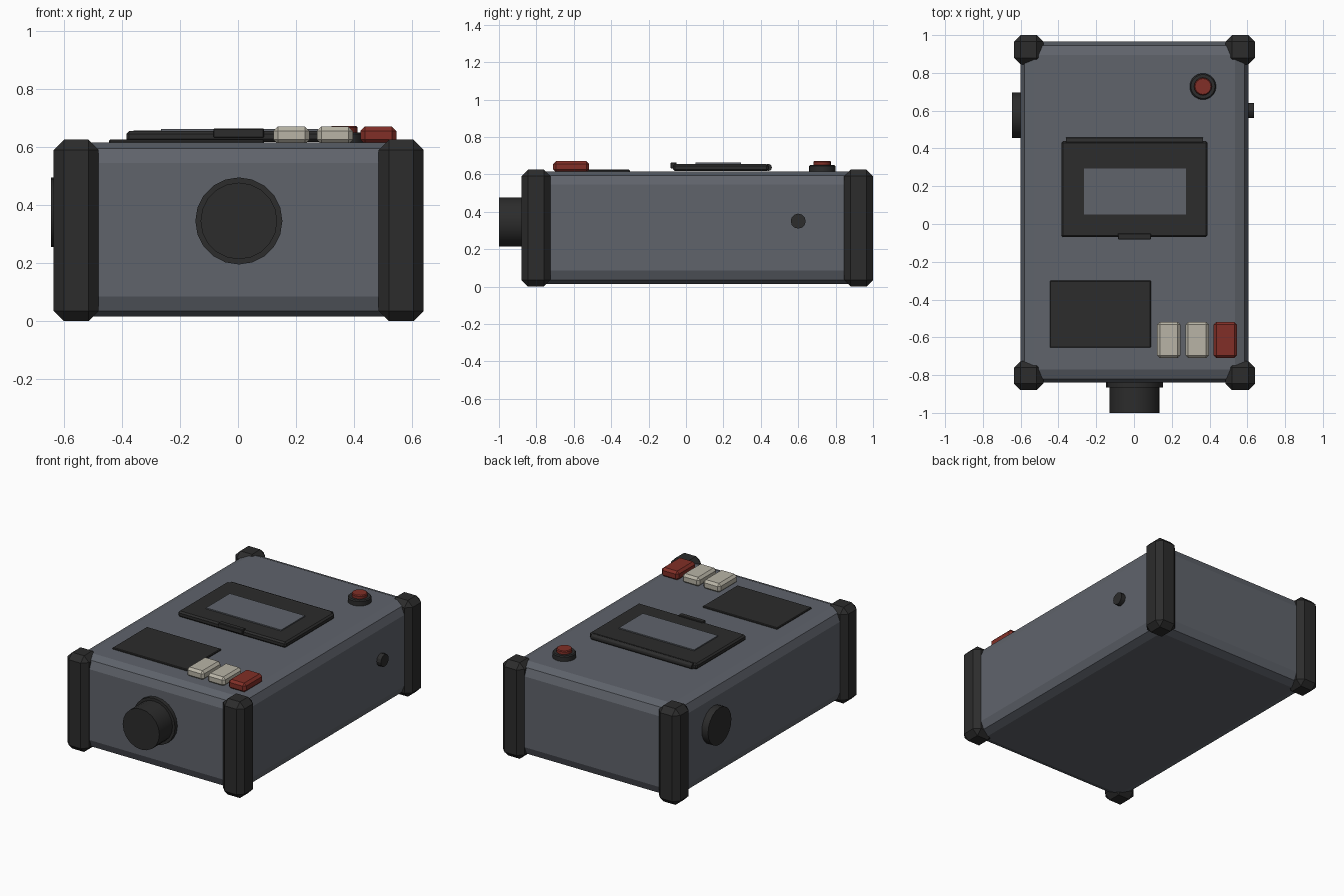
import bpy, bmesh
from mathutils import Matrix, Vector

cube = bpy.data.objects.get("Cube")
if cube:
    bpy.data.objects.remove(cube, do_unlink=True)


def material(name, rgb):
    m = bpy.data.materials.new(name)
    m.use_nodes = True
    m.diffuse_color = (*rgb, 1)
    m.node_tree.nodes["Principled BSDF"].inputs["Base Color"].default_value = (*rgb, 1)
    return m


GREY = material("slate grey", (0.115, 0.126, 0.148))
BLACK = material("rubber black", (0.025, 0.025, 0.025))
RED = material("button red", (0.22, 0.028, 0.02))
CREAM = material("key cream", (0.48, 0.455, 0.38))


def finish(name, bm, mat):
    mesh = bpy.data.meshes.new(name)
    bm.to_mesh(mesh)
    bm.free()
    mesh.materials.append(mat)
    ob = bpy.data.objects.new(name, mesh)
    bpy.context.collection.objects.link(ob)
    return ob


def box(name, x, y, z, mat, bevel=0, segments=1):
    """Box given by its (low, high) range on each axis, with optional bevel."""
    bm = bmesh.new()
    bmesh.ops.create_cube(bm, size=1)
    for v in bm.verts:
        v.co = Vector([(r[0] + r[1]) / 2 + c * (r[1] - r[0])
                       for r, c in zip((x, y, z), v.co)])
    if bevel:
        bmesh.ops.bevel(bm, geom=bm.edges[:], offset=bevel, segments=segments,
                        profile=0.5, affect='EDGES')
    return finish(name, bm, mat)


def cylinder(name, start, end, radius, mat, sides=20, bevel=0):
    """Cylinder running between two points, with an optional chamfered end."""
    a, b = Vector(start), Vector(end)
    bm = bmesh.new()
    bmesh.ops.create_cone(bm, cap_ends=True, segments=sides, radius1=radius,
                          radius2=radius, depth=(b - a).length)
    if bevel:
        rim = [e for e in bm.edges if all(v.co.z > 0 for v in e.verts)]
        bmesh.ops.bevel(bm, geom=rim, offset=bevel, segments=1, affect='EDGES')
    turn = (b - a).to_track_quat('Z', 'Y').to_matrix().to_4x4()
    bmesh.ops.transform(bm, matrix=Matrix.Translation((a + b) / 2) @ turn, verts=bm.verts)
    ob = finish(name, bm, mat)
    bpy.ops.object.select_all(action='DESELECT')
    ob.select_set(True)
    bpy.context.view_layer.objects.active = ob
    bpy.ops.object.shade_smooth_by_angle()
    return ob


# Case and rubber corner bumpers
box("case", (-0.6, 0.605), (-0.84, 0.965), (0.015, 0.615), GREY, 0.07, 2)
for side, x in (("right", (-0.635, -0.48)), ("left", (0.485, 0.64))):
    for end, y in (("front", (-0.88, -0.725)), ("back", (0.845, 1.0))):
        box(f"{end}_{side}_bumper", x, y, (0, 0.625), BLACK, 0.035)

# Front port, and caps on the sides
cylinder("front_port_flange", (0.003, -0.82, 0.345), (0.003, -0.865, 0.345), 0.15, BLACK)
cylinder("front_port", (0.003, -0.82, 0.345), (0.003, -1.0, 0.345), 0.132, BLACK)
cylinder("right_side_dial", (-0.58, 0.575, 0.375), (-0.645, 0.575, 0.375), 0.12, BLACK)
cylinder("left_side_plug", (0.58, 0.6, 0.35), (0.635, 0.6, 0.35), 0.04, BLACK, 12)

# Lid with window, hinge and latch
box("lid", (-0.385, 0.39), (-0.07, 0.44), (0.617, 0.655), BLACK, 0.01)
box("lid_window", (-0.265, 0.275), (0.05, 0.295), (0.654, 0.662), GREY)
cylinder("lid_hinge", (-0.36, 0.44, 0.637), (0.365, 0.44, 0.637), 0.019, BLACK, 12)
box("lid_latch", (-0.085, 0.09), (-0.082, -0.05), (0.632, 0.663), BLACK, 0.003)

# Dark panel and keys
box("panel", (-0.445, 0.09), (-0.655, -0.3), (0.605, 0.625), BLACK, 0.004)
for i, mat in enumerate((CREAM, CREAM, RED)):
    x = 0.122 + 0.15 * i
    box(f"key_{i + 1}", (x, x + 0.124), (-0.71, -0.518), (0.61, 0.67), mat, 0.015)

# Round push button
cylinder("button_base", (0.365, 0.728, 0.6), (0.365, 0.728, 0.65), 0.07, BLACK, 20, 0.006)
cylinder("button_cap", (0.365, 0.728, 0.64), (0.365, 0.728, 0.672), 0.047, RED, 16, 0.005)
